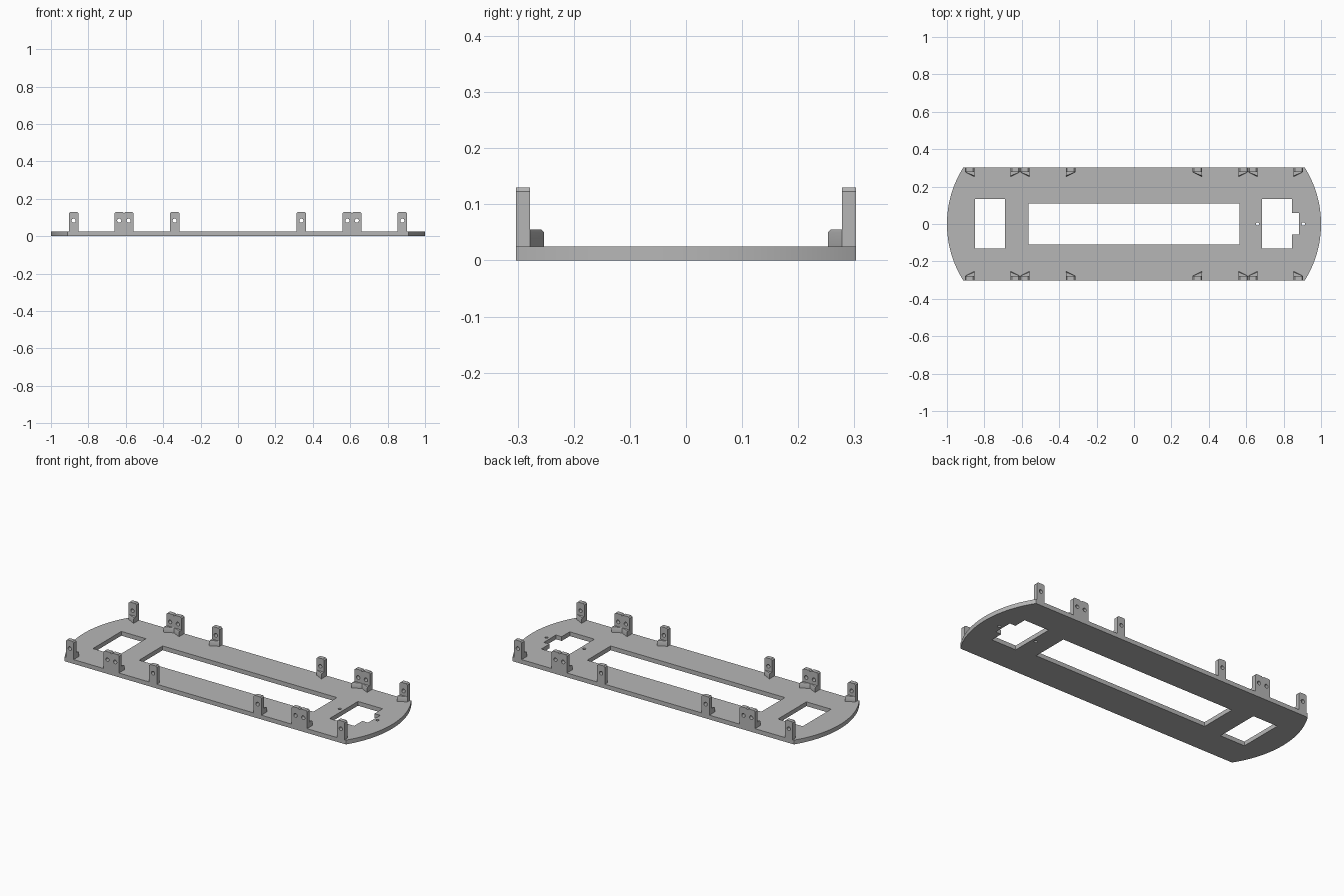
import bpy, bmesh, math

if "Cube" in bpy.data.objects:
    bpy.data.objects.remove(bpy.data.objects["Cube"])

HALF_W, THICK = 0.303, 0.025      # plate half width, sheet thickness
CORNER_X = 0.912                  # where the straight sides meet the end arcs
TAB_TOP, TAB_W = 0.13, 0.05

grey = bpy.data.materials.new("plain_grey")
grey.use_nodes = True
colour = (0.47, 0.47, 0.47, 1)
grey.diffuse_color = colour
bsdf = next(n for n in grey.node_tree.nodes if n.type == 'BSDF_PRINCIPLED')
bsdf.inputs["Base Color"].default_value = colour


def add_object(name, bm):
    bmesh.ops.remove_doubles(bm, verts=bm.verts, dist=1e-5)
    bmesh.ops.recalc_face_normals(bm, faces=bm.faces)
    mesh = bpy.data.meshes.new(name)
    bm.to_mesh(mesh)
    bm.free()
    mesh.materials.append(grey)
    ob = bpy.data.objects.new(name, mesh)
    bpy.context.collection.objects.link(ob)
    ob.select_set(True)
    bpy.context.view_layer.objects.active = ob
    bpy.ops.object.shade_smooth_by_angle(angle=math.radians(30))
    ob.select_set(False)
    return ob


def sheet(name, loops):
    """Sheet of standard thickness: first loop is the outline, the rest are holes."""
    curve = bpy.data.curves.new(name + "_profile", 'CURVE')
    curve.dimensions, curve.fill_mode = '2D', 'BOTH'
    curve.extrude = THICK / 2
    for pts in loops:
        spline = curve.splines.new('POLY')
        spline.points.add(len(pts) - 1)
        for p, (x, y) in zip(spline.points, pts):
            p.co = (x, y, 0, 1)
        spline.use_cyclic_u = True
    temp = bpy.data.objects.new(name + "_profile", curve)
    bpy.context.collection.objects.link(temp)
    graph = bpy.context.evaluated_depsgraph_get()
    mesh = bpy.data.meshes.new_from_object(temp.evaluated_get(graph))
    bm = bmesh.new()
    bm.from_mesh(mesh)
    bpy.data.objects.remove(temp)
    bpy.data.curves.remove(curve)
    bpy.data.meshes.remove(mesh)
    return add_object(name, bm)


def rect(x0, x1, y0, y1):
    return [(x0, y0), (x1, y0), (x1, y1), (x0, y1)]


def circle(cx, cy, r, n=20):
    return [(cx + r * math.cos(2 * math.pi * i / n),
             cy + r * math.sin(2 * math.pi * i / n)) for i in range(n)]


# Base plate with bowed ends, window openings and screw holes
sag = 1 - CORNER_X
radius = (HALF_W ** 2 + sag ** 2) / (2 * sag)
sweep = math.asin(HALF_W / radius)
steps = 32
arc = [(1 - radius + radius * math.cos(a), radius * math.sin(a))
       for a in (sweep * (2 * i / steps - 1) for i in range(steps + 1))]
outline = arc + [(-x, -y) for x, y in arc]
stepped_window = [(0.685, -0.13), (0.845, -0.13), (0.845, -0.055), (0.882, -0.055),
                  (0.882, 0.058), (0.845, 0.058), (0.845, 0.133), (0.685, 0.133)]
plate = sheet("base_plate", [outline,
                             rect(-0.85, -0.69, -0.13, 0.133),
                             rect(-0.565, 0.565, -0.109, 0.109),
                             stepped_window,
                             circle(0.66, 0, 0.009), circle(0.905, 0, 0.009)])
plate.location.z = THICK / 2


# Upright tab with clipped top corners and a screw hole
def add_tab(name, x, side):
    w, c = TAB_W / 2, 0.007
    shape = [(-w, THICK), (w, THICK), (w, TAB_TOP - c), (w - c, TAB_TOP),
             (c - w, TAB_TOP), (-w, TAB_TOP - c)]
    tab = sheet(name, [shape, circle(0, 0.083, 0.011)])
    tab.rotation_euler.x = math.pi / 2
    tab.location = (x, side * (HALF_W - THICK / 2), 0)


# Wedge behind each tab, deepest on the edge facing its partner tab
def add_gusset(name, x, side, deep):
    w, y0, depth, clip = TAB_W / 2, HALF_W - THICK, 0.025, 0.005
    bm = bmesh.new()
    rings = []
    for z, d in ((THICK, depth), (0.055 - clip, depth), (0.055, depth - clip)):
        plan = [(x - deep * w, y0), (x + deep * w, y0), (x + deep * w, y0 - d)]
        rings.append([bm.verts.new((px, side * py, z)) for px, py in plan])
    for low, high in zip(rings, rings[1:]):
        for i in range(3):
            j = (i + 1) % 3
            if (low[i].co - high[i].co).length > 0:
                bm.faces.new((low[i], low[j], high[j], high[i]))
    bm.faces.new(rings[0])
    bm.faces.new(rings[-1])
    add_object(name, bm)


# Tab positions for one half: x and the direction of the deep gusset edge
stations = {"outer": (0.879, -1), "pair_outer": (0.635, 1),
            "pair_inner": (0.585, -1), "inner": (0.339, 1)}
for side, row in ((-1, "front"), (1, "back")):
    for sx, hand in ((1, "left"), (-1, "right")):
        for label, (x, deep) in stations.items():
            tag = f"{row}_{hand}_{label}"
            add_tab(tag + "_tab", sx * x, side)
            add_gusset(tag + "_gusset", sx * x, side, sx * deep)
